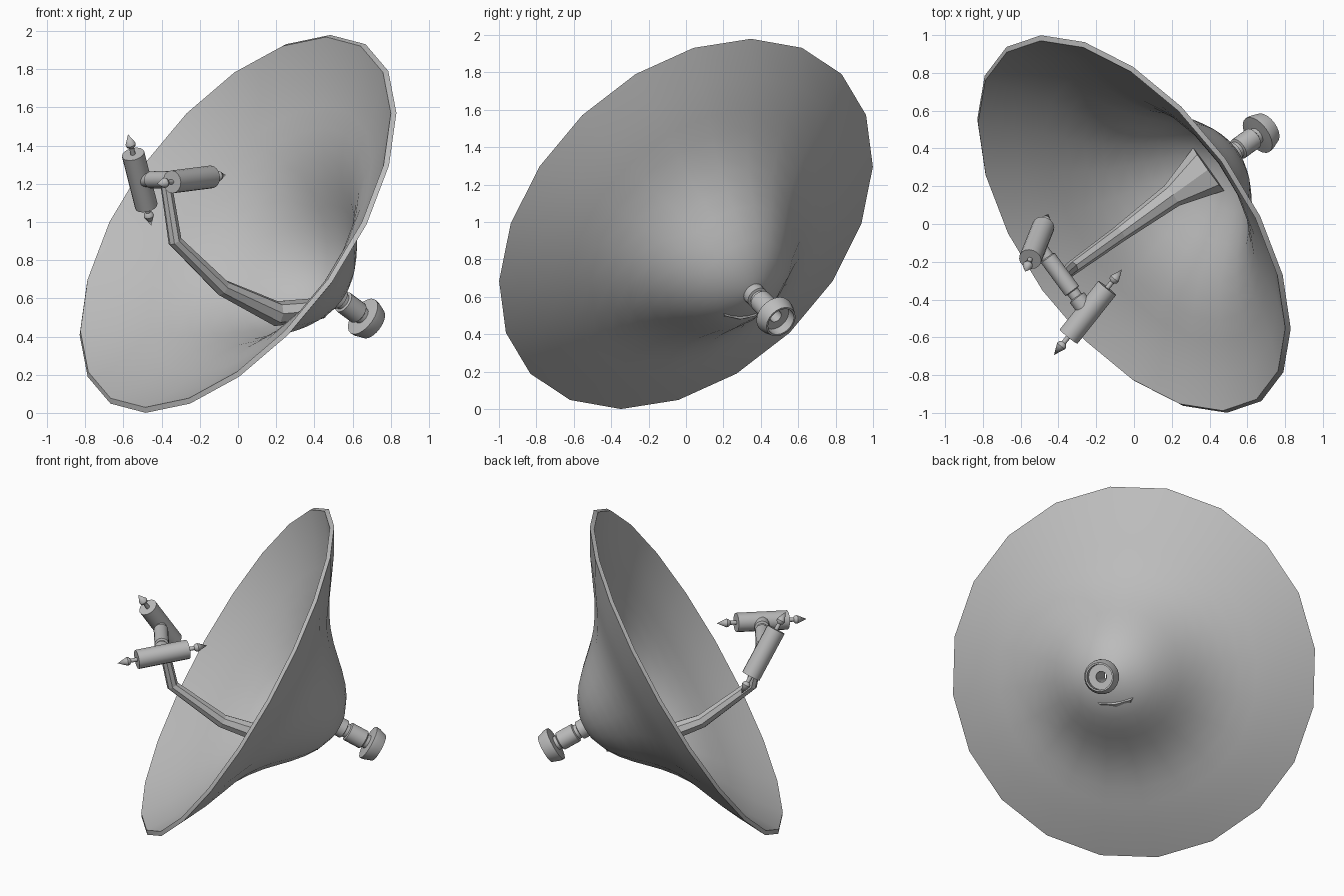
import bpy, bmesh, math
from mathutils import Vector

old = bpy.data.objects.get("Cube")
if old:
    bpy.data.objects.remove(old)

grey = bpy.data.materials.new("plain_grey")
grey.use_nodes = True
COLOUR = (0.5, 0.5, 0.5, 1)
grey.diffuse_color = COLOUR
grey.node_tree.nodes["Principled BSDF"].inputs["Base Color"].default_value = COLOUR

UP = Vector((0, 0, 1))
CENTRE = Vector((0, 0, 0.99))                         # middle of the dish rim
BACK = Vector((0.695, 0.5, -0.515)).normalized()      # dish axis, pointing out of the back


def finish(name, bm, smooth=True):
    bmesh.ops.recalc_face_normals(bm, faces=bm.faces)
    mesh = bpy.data.meshes.new(name)
    bm.to_mesh(mesh)
    bm.free()
    mesh.materials.append(grey)
    obj = bpy.data.objects.new(name, mesh)
    bpy.context.collection.objects.link(obj)
    if smooth:
        bpy.ops.object.select_all(action='DESELECT')
        obj.select_set(True)
        bpy.context.view_layer.objects.active = obj
        bpy.ops.object.shade_smooth_by_angle(angle=math.radians(35))


def bridge(bm, a, b):
    n = len(a)
    for i in range(n):
        j = (i + 1) % n
        bm.faces.new((a[i], a[j], b[j], b[i]))


def lathe(name, profile, origin, axis, sides=16, closed=False):
    """Turn (radius, distance along axis) points round an axis."""
    axis = axis.normalized()
    u = (UP - axis * axis.z).normalized()
    v = axis.cross(u)
    bm = bmesh.new()
    rings = []
    for r, d in profile:
        rings.append([bm.verts.new(origin + axis * d + r * (
            u * math.cos(math.tau * i / sides) + v * math.sin(math.tau * i / sides)))
            for i in range(sides)])
    for a, b in zip(rings, rings[1:]):
        bridge(bm, a, b)
    if closed:
        bridge(bm, rings[-1], rings[0])
    bmesh.ops.remove_doubles(bm, verts=bm.verts, dist=0.0002)
    finish(name, bm)


# Bell-shaped dish: outer skin, sloping lip and thin inner skin, with a hole at the hub
outer = [(0.035, 0.725), (0.1, 0.712), (0.2, 0.664), (0.27, 0.612), (0.34, 0.546), (0.4, 0.482),
         (0.47, 0.408), (0.55, 0.337), (0.63, 0.28), (0.72, 0.228), (0.82, 0.18),
         (0.98, 0.102), (1.155, 0)]
inner = [(r - 0.004 if r > 0.05 else r, d - 0.014) for r, d in outer[:-1]] + [(1.132, -0.018)]
lathe("dish", outer + inner[::-1], CENTRE, BACK, 20, closed=True)

# Hollow rear mount: collar, tube, neck and open cup narrowing outwards
mount = [(0.06, 0.70), (0.06, 0.765), (0.046, 0.77), (0.046, 0.79), (0.06, 0.795), (0.06, 0.905),
         (0.045, 0.915), (0.045, 0.935), (0.109, 0.94), (0.107, 0.965), (0.09, 1.015),
         (0.08, 1.015), (0.08, 0.96), (0.034, 0.96), (0.034, 0.70)]
lathe("rear_mount", mount, CENTRE, BACK, 20, closed=True)

# Bent feed arm: faceted tube flaring sideways into a wide foot (point, width, height)
path = [((0.395, 0.29, 0.54), 0.14, 0.06), ((0.2, 0.15, 0.52), 0.066, 0.066),
        ((-0.08, -0.055, 0.655), 0.045, 0.045), ((-0.33, -0.235, 0.9), 0.037, 0.037),
        ((-0.38, -0.28, 1.22), 0.03, 0.03)]
points = [Vector(p[0]) for p in path]
side = BACK.cross(UP).normalized()
bm = bmesh.new()
rings = []
for k, (p, (_, wide, high)) in enumerate(zip(points, path)):
    before, after = points[max(k - 1, 0)], points[min(k + 1, len(points) - 1)]
    along = (p - before).normalized() + (after - p).normalized()
    other = along.normalized().cross(side)
    rings.append([bm.verts.new(p + side * wide * math.cos(math.tau * i / 8)
                               + other * high * math.sin(math.tau * i / 8))
                  for i in range(8)])
for a, b in zip(rings, rings[1:]):
    bridge(bm, a, b)
bm.faces.new(rings[0])
bm.faces.new(rings[-1])
finish("feed_arm", bm, smooth=False)

# Two receiver cylinders, each with an arrow-shaped probe at both ends
half = [(0, 0.29), (0.027, 0.228), (0.024, 0.215), (0.013, 0.205), (0.013, 0.165), (0.06, 0.165)]
receiver = half + [(r, -d) for r, d in reversed(half)]
ends = {"right": ((-0.455, 0.05, 0.985), (-0.575, -0.25, 1.455)),
        "left": ((-0.425, -0.695, 1.2), (-0.063, -0.24, 1.246))}
middles = {}
for label, (a, b) in ends.items():
    a, b = Vector(a), Vector(b)
    middles[label] = (a + b) / 2
    lathe(label + "_receiver", receiver, middles[label], b - a, 16)

# Stepped crossbar joining the receivers
span = middles["left"] - middles["right"]
bar = [(0, 0), (0.036, 0), (0.036, 0.095), (0.045, 0.1), (0.045, 0.315), (0.033, 0.32),
       (0.033, 0.355), (0.047, 0.36), (0.047, 0.43), (0, 0.43)]
lathe("crossbar", bar, middles["right"], span, 16)
